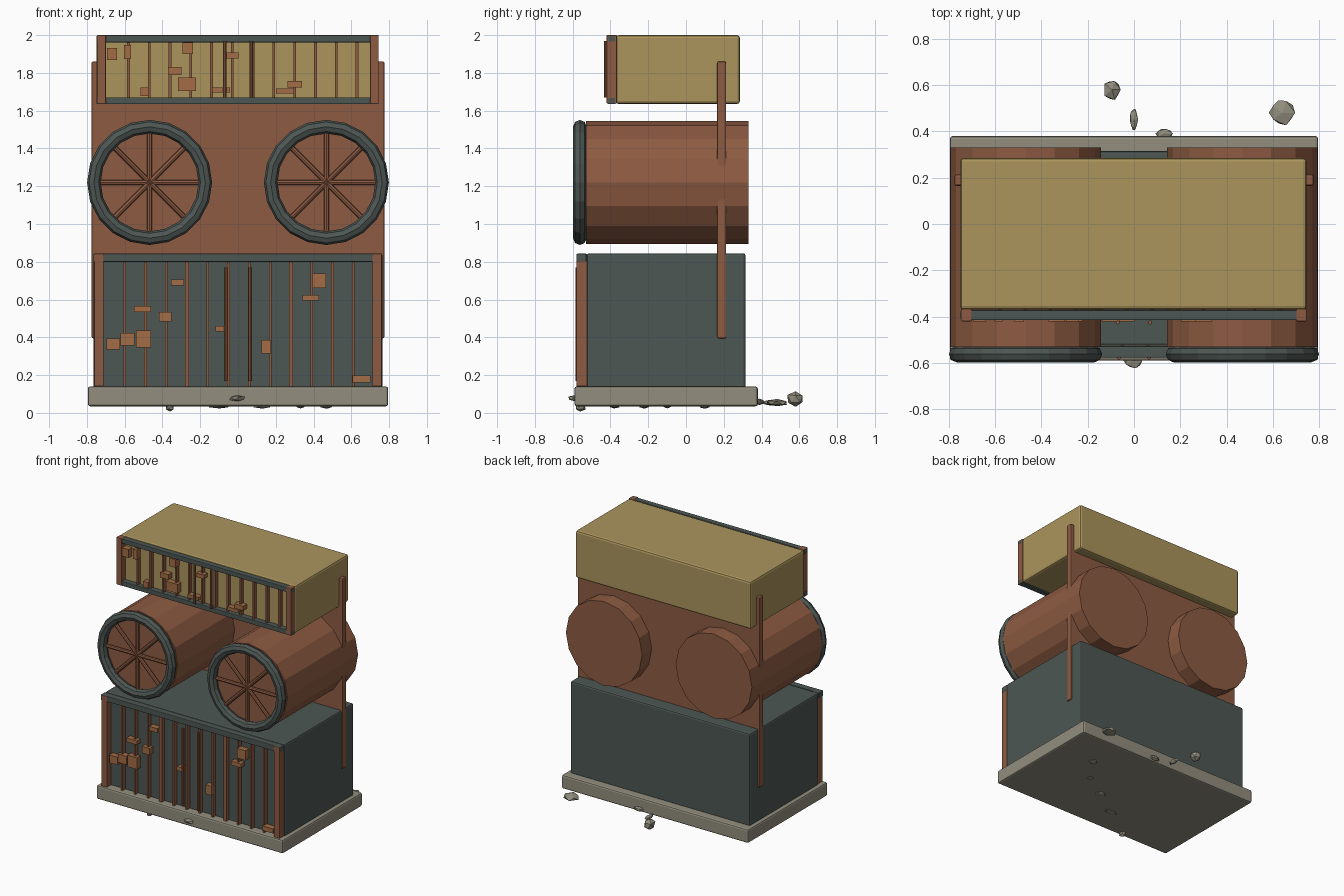
import bpy, bmesh, math, random
from mathutils import Matrix, Vector

random.seed(4)


def material(name, rgb):
    m = bpy.data.materials.new(name)
    m.diffuse_color = (*rgb, 1)
    return m


BROWN = material("rusty_brown", (0.27, 0.105, 0.055))
RUST = material("light_rust", (0.36, 0.15, 0.06))
DARK = material("dark_steel", (0.075, 0.095, 0.088))
SAND = material("sand_paint", (0.41, 0.30, 0.11))
STONE = material("stone", (0.29, 0.27, 0.21))


def finish(bm, name, mat):
    me = bpy.data.meshes.new(name)
    bm.to_mesh(me)
    bm.free()
    me.materials.append(mat)
    ob = bpy.data.objects.new(name, me)
    bpy.context.collection.objects.link(ob)
    return ob


def box(name, mat, x, y, z, bevel=0.0):
    """Box from (min, max) ranges on each axis."""
    bm = bmesh.new()
    lo, hi = Vector((x[0], y[0], z[0])), Vector((x[1], y[1], z[1]))
    size = hi - lo
    bmesh.ops.create_cube(bm, size=1, matrix=Matrix.Translation((lo + hi) / 2) @ Matrix.Diagonal((*size, 1)))
    ob = finish(bm, name, mat)
    if bevel:
        mod = ob.modifiers.new("bevel", "BEVEL")
        mod.width, mod.segments = bevel, 2
    return ob


def rod(name, mat, centre, radius, length, rot, sides=8):
    bm = bmesh.new()
    bmesh.ops.create_cone(bm, cap_ends=True, segments=sides, radius1=radius, radius2=radius, depth=length,
                          matrix=Matrix.Translation(centre) @ rot)
    return finish(bm, name, mat)


def rock(name, centre, size):
    bm = bmesh.new()
    bmesh.ops.create_icosphere(bm, subdivisions=1, radius=1)
    for v in bm.verts:
        v.co *= random.uniform(0.85, 1.1)
        v.co = Vector(centre) + Vector(a * b for a, b in zip(v.co, size))
    return finish(bm, name, STONE)


def patches(name, y, depth, items):
    # (centre x, centre z, width, height) for each rust plate
    for i, (x, z, w, h) in enumerate(items):
        box(f"{name}_{i}", RUST, (x - w / 2, x + w / 2), (y - depth, y), (z - h / 2, z + h / 2))


UP = Matrix.Identity(4)
ALONG_Y = Matrix.Rotation(math.pi / 2, 4, "X")

# Main masses
box("base_slab", STONE, (-0.795, 0.795), (-0.59, 0.38), (0.035, 0.14), 0.012)
box("lower_container", DARK, (-0.765, 0.765), (-0.525, 0.315), (0.13, 0.845), 0.012)
box("back_panel", BROWN, (-0.775, 0.775), (0.165, 0.213), (0.395, 1.86), 0.008)
box("upper_container", SAND, (-0.75, 0.745), (-0.37, 0.285), (1.635, 2.0), 0.015)

# Lower front frame, bars and door handles
box("lower_top_rail", DARK, (-0.765, 0.762), (-0.577, -0.527), (0.80, 0.843), 0.004)
for s in (-1, 1):
    box("lower_post", BROWN, sorted((s * 0.712, s * 0.76)), (-0.58, -0.524), (0.14, 0.842), 0.004)
    rod("lower_handle", BROWN, (s * 0.065, -0.577, 0.47), 0.009, 0.60, UP)
for k in range(12):
    w = 0.011 if k in (3, 8) else 0.007
    x = -0.6 + 0.11 * k
    box("lower_bar", BROWN, (x - w, x + w), (-0.558, -0.52), (0.14, 0.81))
patches("lower_patch", -0.53, 0.045, [
    (-0.66, 0.365, 0.07, 0.06), (-0.585, 0.39, 0.075, 0.065), (-0.50, 0.39, 0.08, 0.09),
    (-0.505, 0.55, 0.09, 0.03), (-0.385, 0.51, 0.065, 0.05), (-0.32, 0.69, 0.07, 0.032),
    (-0.09, 0.445, 0.06, 0.03), (0.15, 0.35, 0.052, 0.07), (0.43, 0.70, 0.073, 0.075),
    (0.385, 0.61, 0.085, 0.03), (0.655, 0.18, 0.095, 0.036)])

# Upper front frame, bars and door handles
for z in (1.635, 1.962):
    box("upper_rail", DARK, (-0.748, 0.745), (-0.415, -0.372), (z, z + 0.036), 0.004)
for s in (-1, 1):
    box("upper_post", BROWN, sorted((s * 0.70, s * 0.745)), (-0.42, -0.366), (1.637, 2.0), 0.004)
    rod("upper_handle", BROWN, (s * 0.07, -0.425, 1.82), 0.009, 0.30, UP)
for k in range(12):
    x = -0.58 + 0.11 * k
    box("upper_bar", BROWN, (x - 0.007, x + 0.007), (-0.40, -0.366), (1.66, 1.97))
patches("upper_patch", -0.375, 0.045, [
    (-0.667, 1.90, 0.055, 0.065), (-0.585, 1.91, 0.035, 0.075), (-0.335, 1.81, 0.07, 0.04),
    (-0.27, 1.74, 0.097, 0.07), (-0.265, 1.93, 0.055, 0.062), (-0.03, 1.892, 0.065, 0.03),
    (0.30, 1.74, 0.075, 0.035), (0.25, 1.705, 0.095, 0.026), (-0.495, 1.70, 0.04, 0.045),
    (-0.09, 1.71, 0.095, 0.026)])

# Two big drums with rim and crossed spokes
for s in (-1, 1):
    cx, cz = s * 0.468, 1.22
    rod("drum", BROWN, (cx, -0.1, cz), 0.325, 0.86, ALONG_Y, 16)
    bpy.ops.mesh.primitive_torus_add(location=(cx, -0.562, cz), rotation=(math.pi / 2, 0, 0),
                                     major_segments=20, minor_segments=8,
                                     major_radius=0.295, minor_radius=0.036)
    rim = bpy.context.object
    rim.name = "drum_rim"
    rim.data.materials.append(DARK)
    for k in range(4):
        rod("drum_spoke", BROWN, (cx, -0.555, cz), 0.014, 0.54, Matrix.Rotation(k * math.pi / 4, 4, "Y"), 8)

# Loose rocks around and under the slab
for i, (c, size) in enumerate([
        ((-0.095, 0.58, 0.073), (0.042, 0.048, 0.045)), ((0.64, 0.48, 0.053), (0.06, 0.06, 0.02)),
        ((0.0, 0.45, 0.055), (0.02, 0.052, 0.016)), ((0.13, 0.39, 0.06), (0.04, 0.025, 0.018)),
        ((-0.005, -0.59, 0.077), (0.045, 0.035, 0.018)), ((-0.36, -0.56, 0.03), (0.025, 0.03, 0.025)),
        ((-0.1, -0.38, 0.036), (0.06, 0.03, 0.014)), ((0.13, -0.22, 0.036), (0.05, 0.03, 0.014)),
        ((0.47, 0.1, 0.036), (0.04, 0.03, 0.016)), ((0.33, -0.1, 0.036), (0.025, 0.025, 0.012))]):
    rock(f"rock_{i}", c, size)
